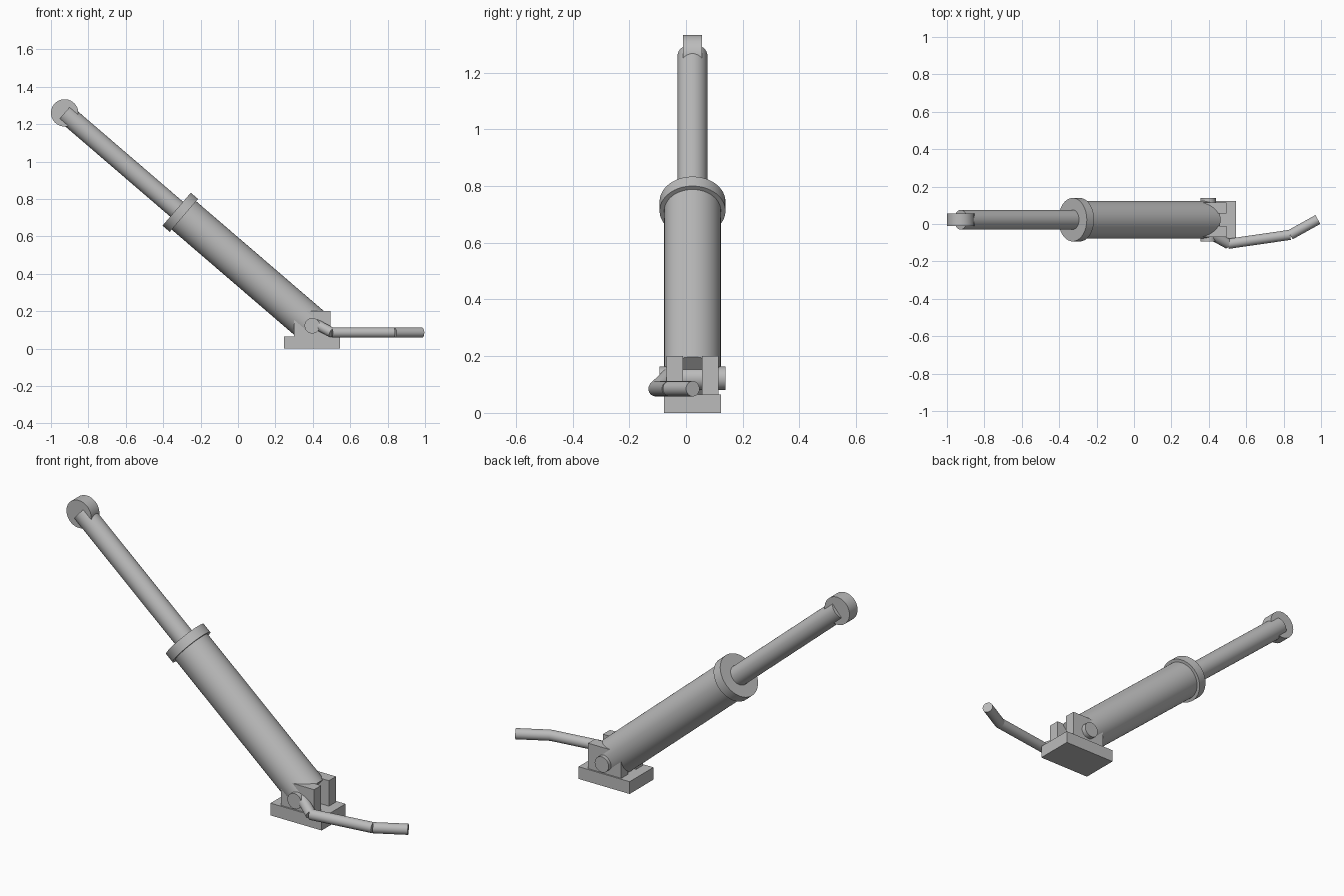
import bpy
from mathutils import Vector

if "Cube" in bpy.data.objects:
    bpy.data.objects.remove(bpy.data.objects["Cube"], do_unlink=True)

grey = bpy.data.materials.new("steel grey")
grey.use_nodes = True
grey.diffuse_color = (0.5, 0.5, 0.5, 1)
grey.node_tree.nodes["Principled BSDF"].inputs["Base Color"].default_value = (0.5, 0.5, 0.5, 1)


def finish(name):
    ob = bpy.context.object
    ob.name = name
    ob.data.materials.append(grey)
    return ob


def rod(name, a, b, radius, sides=48):
    """Cylinder running from point a to point b."""
    a, b = Vector(a), Vector(b)
    axis = b - a
    bpy.ops.mesh.primitive_cylinder_add(
        vertices=sides, radius=radius, depth=axis.length, location=(a + b) / 2,
        rotation=axis.to_track_quat("Z", "Y").to_euler())
    bpy.ops.object.shade_smooth_by_angle()
    return finish(name)


def box(name, low, high):
    low, high = Vector(low), Vector(high)
    bpy.ops.mesh.primitive_cube_add(size=1, location=(low + high) / 2)
    ob = finish(name)
    ob.scale = high - low
    return ob


MID = 0.023                              # centre plane of the ram
pivot = Vector((0.397, MID, 0.122))
tip = Vector((-0.927, MID, 1.26))
along = (tip - pivot).normalized()
side = Vector((0, 1, 0))

# Mounting foot: base plate, two bracket cheeks and the pivot pin
box("base_plate", (0.245, MID - 0.1, 0), (0.545, MID + 0.1, 0.065))
for name, s in (("front_bracket", -1), ("back_bracket", 1)):
    ys = sorted((MID + s * 0.033, MID + s * 0.092))
    box(name, (0.3, ys[0], 0.06), (0.495, ys[1], 0.2))
rod("pivot_pin", pivot - side * 0.117, pivot + side * 0.117, 0.041)

# Barrel, end collar, piston rod and rod eye
collar_start = 0.905
collar_end = 0.956
rod("barrel", pivot, pivot + along * collar_end * 0.99, 0.1, 64)
rod("collar", pivot + along * collar_start, pivot + along * collar_end, 0.116, 64)
rod("piston_rod", pivot + along * 0.9, tip, 0.0525)
rod("rod_eye", tip - side * 0.034, tip + side * 0.034, 0.073)

# Bent pipe leaving the front of the pin
bends = [(0.4, -0.05, 0.14), (0.503, -0.106, 0.085),
         (0.835, -0.058, 0.085), (0.983, 0.024, 0.085)]
for i, (a, b) in enumerate(zip(bends, bends[1:])):
    rod(f"pipe_section_{i + 1}", a, b, 0.027, 32)
